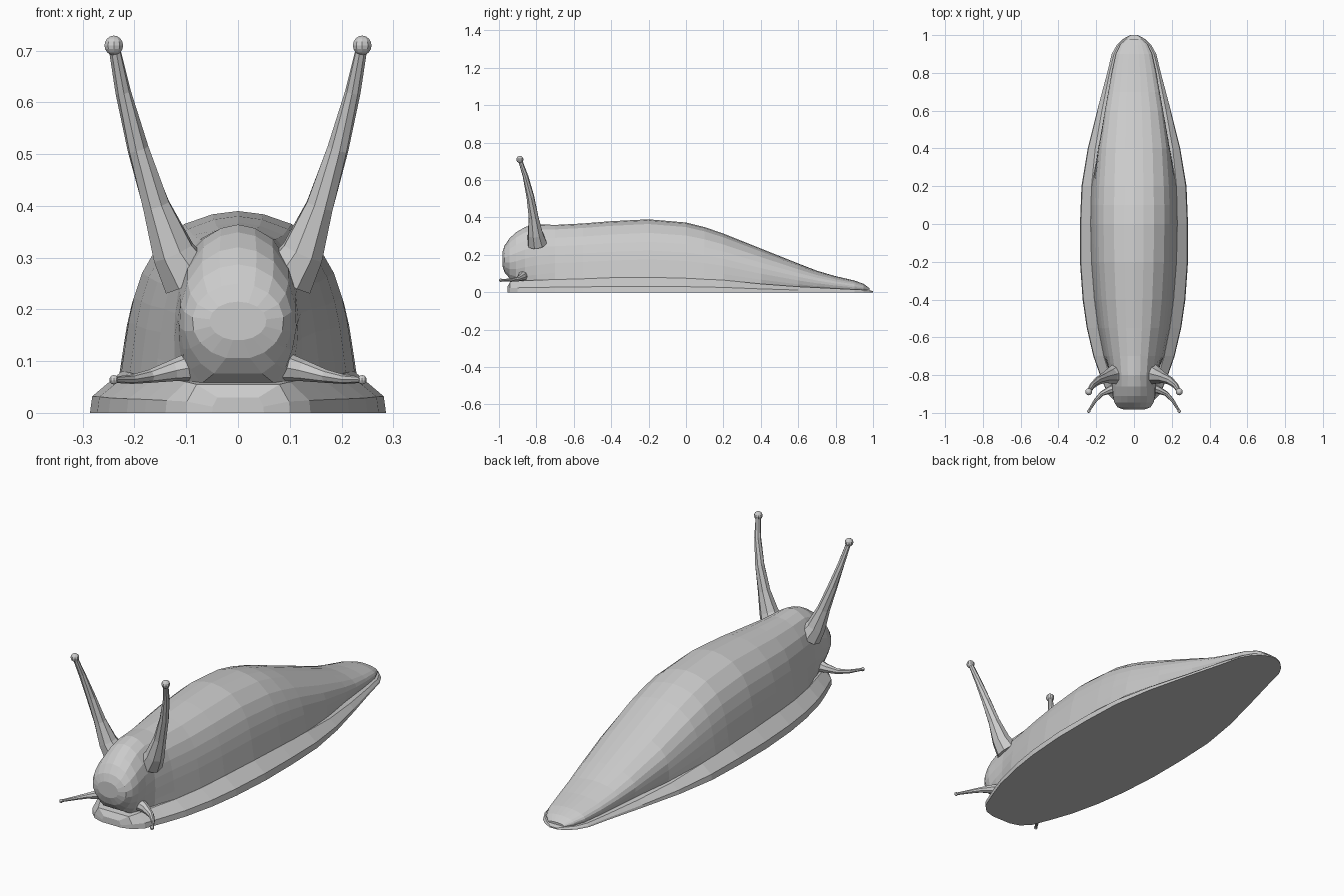
import bpy
import bmesh
from math import sin, cos, pi, radians
from mathutils import Vector

cube = bpy.data.objects.get("Cube")
if cube:
    bpy.data.objects.remove(cube, do_unlink=True)

# Single skin colour
GREY = (0.6, 0.6, 0.6, 1)
skin = bpy.data.materials.new("slug_grey")
skin.use_nodes = True
skin.diffuse_color = GREY
skin.node_tree.nodes["Principled BSDF"].inputs["Base Color"].default_value = GREY


def finish(name, bm):
    """Turn a bmesh into a named object with the skin material."""
    bmesh.ops.recalc_face_normals(bm, faces=bm.faces)
    mesh = bpy.data.meshes.new(name)
    bm.to_mesh(mesh)
    bm.free()
    mesh.materials.append(skin)
    obj = bpy.data.objects.new(name, mesh)
    bpy.context.collection.objects.link(obj)
    return obj


def loft(name, rings):
    """Skin a row of closed rings and cap both ends."""
    bm = bmesh.new()
    rows = [[bm.verts.new(p) for p in ring] for ring in rings]
    count = len(rows[0])
    for a, b in zip(rows, rows[1:]):
        for i in range(count):
            j = (i + 1) % count
            bm.faces.new((a[i], a[j], b[j], b[i]))
    bm.faces.new(rows[0])
    bm.faces.new(rows[-1])
    return finish(name, bm)


def mirrored(half, y):
    """Complete a right-hand half section with its mirror image."""
    left = [(-x, z) for x, z in reversed(half) if x > 0]
    return [Vector((x, y, z)) for x, z in half + left]


# Foot: y, half width, rim height, half width at the rim
foot_stations = [
    (-0.955, 0.05, 0.03, 0.04), (-0.94, 0.1, 0.055, 0.08),
    (-0.9, 0.14, 0.06, 0.1), (-0.8, 0.18, 0.065, 0.13),
    (-0.7, 0.215, 0.068, 0.16), (-0.55, 0.25, 0.072, 0.19),
    (-0.4, 0.272, 0.078, 0.21), (-0.2, 0.286, 0.08, 0.225),
    (0, 0.286, 0.075, 0.23), (0.2, 0.278, 0.065, 0.225),
    (0.4, 0.245, 0.045, 0.205), (0.6, 0.195, 0.03, 0.17),
    (0.8, 0.142, 0.02, 0.13), (0.9, 0.118, 0.015, 0.106),
    (0.95, 0.09, 0.013, 0.08), (0.98, 0.058, 0.012, 0.05),
    (1, 0.02, 0.006, 0.015),
]
loft("foot", [mirrored([(w, 0), (w * 0.985, h * 0.4), (rim, h)], y)
              for y, w, h, rim in foot_stations])

# Body: y, half width, underside height, top height, roundness of the section
body_stations = [
    (-0.982, 0.055, 0.14, 0.215, 1), (-0.97, 0.09, 0.105, 0.25, 0.9),
    (-0.945, 0.11, 0.075, 0.287, 0.7), (-0.91, 0.122, 0.055, 0.32, 0.5),
    (-0.86, 0.128, 0.05, 0.349, 0.3), (-0.8, 0.135, 0.05, 0.364, 0.15),
    (-0.7, 0.16, 0.06, 0.36, 0), (-0.55, 0.19, 0.065, 0.368, 0),
    (-0.4, 0.21, 0.07, 0.38, 0), (-0.2, 0.226, 0.075, 0.39, 0),
    (0, 0.23, 0.07, 0.373, 0), (0.1, 0.229, 0.065, 0.348, 0),
    (0.2, 0.225, 0.06, 0.314, 0), (0.4, 0.205, 0.04, 0.234, 0.1),
    (0.6, 0.17, 0.025, 0.154, 0.2), (0.7, 0.15, 0.02, 0.115, 0.2),
    (0.8, 0.13, 0.015, 0.086, 0.2), (0.9, 0.106, 0.01, 0.063, 0.2),
    (0.95, 0.08, 0.01, 0.045, 0.2), (0.98, 0.045, 0.008, 0.022, 0.2),
]
dome = [(1, 0), (0.97, 0.15), (0.935, 0.32), (0.89, 0.47), (0.82, 0.62),
        (0.7, 0.77), (0.46, 0.92), (0.22, 0.98), (0, 1)]


def body_section(y, width, low, top, roundness):
    half = []
    for i, (u, v) in enumerate(dome):
        angle = radians(-80 + 170 * i / (len(dome) - 1))
        u += (max(0, cos(angle)) - u) * roundness
        v += ((1 + sin(angle)) / 2 - v) * roundness
        half.append((0 if i == len(dome) - 1 else u * width, low + v * (top - low)))
    return mirrored(half, y)


loft("body", [body_section(*s) for s in body_stations])


def feeler(name, side, path, radii, tip_radius, sides=8):
    """Tapered curved stalk ending in a small ball."""
    points = [Vector((x * side, y, z)) for x, y, z in path]
    rings = []
    for i, p in enumerate(points):
        tangent = points[min(i + 1, len(points) - 1)] - points[max(i - 1, 0)]
        turn = tangent.to_track_quat("Z", "Y")
        rings.append([p + turn @ Vector((cos(a), sin(a), 0)) * radii[i]
                      for a in (2 * pi * k / sides for k in range(sides))])
    loft(name + "_stalk", rings)
    bm = bmesh.new()
    bmesh.ops.create_uvsphere(bm, u_segments=10, v_segments=8, radius=tip_radius)
    bmesh.ops.translate(bm, verts=bm.verts, vec=points[-1])
    finish(name + "_tip", bm)


eye_path = [(0.095, -0.795, 0.26), (0.125, -0.805, 0.31), (0.158, -0.815, 0.4),
            (0.193, -0.832, 0.51), (0.222, -0.858, 0.62), (0.24, -0.888, 0.71)]
mouth_path = [(0.085, -0.87, 0.09), (0.125, -0.877, 0.082), (0.17, -0.898, 0.071),
              (0.205, -0.935, 0.065), (0.24, -0.991, 0.064)]

# Upper eye stalks and lower mouth feelers on both sides
for label, side in (("left", 1), ("right", -1)):
    feeler(label + "_eye", side, eye_path,
           [0.055, 0.043, 0.028, 0.021, 0.015, 0.011], 0.019)
    feeler(label + "_mouth_feeler", side, mouth_path,
           [0.03, 0.021, 0.013, 0.009, 0.006], 0.009)
